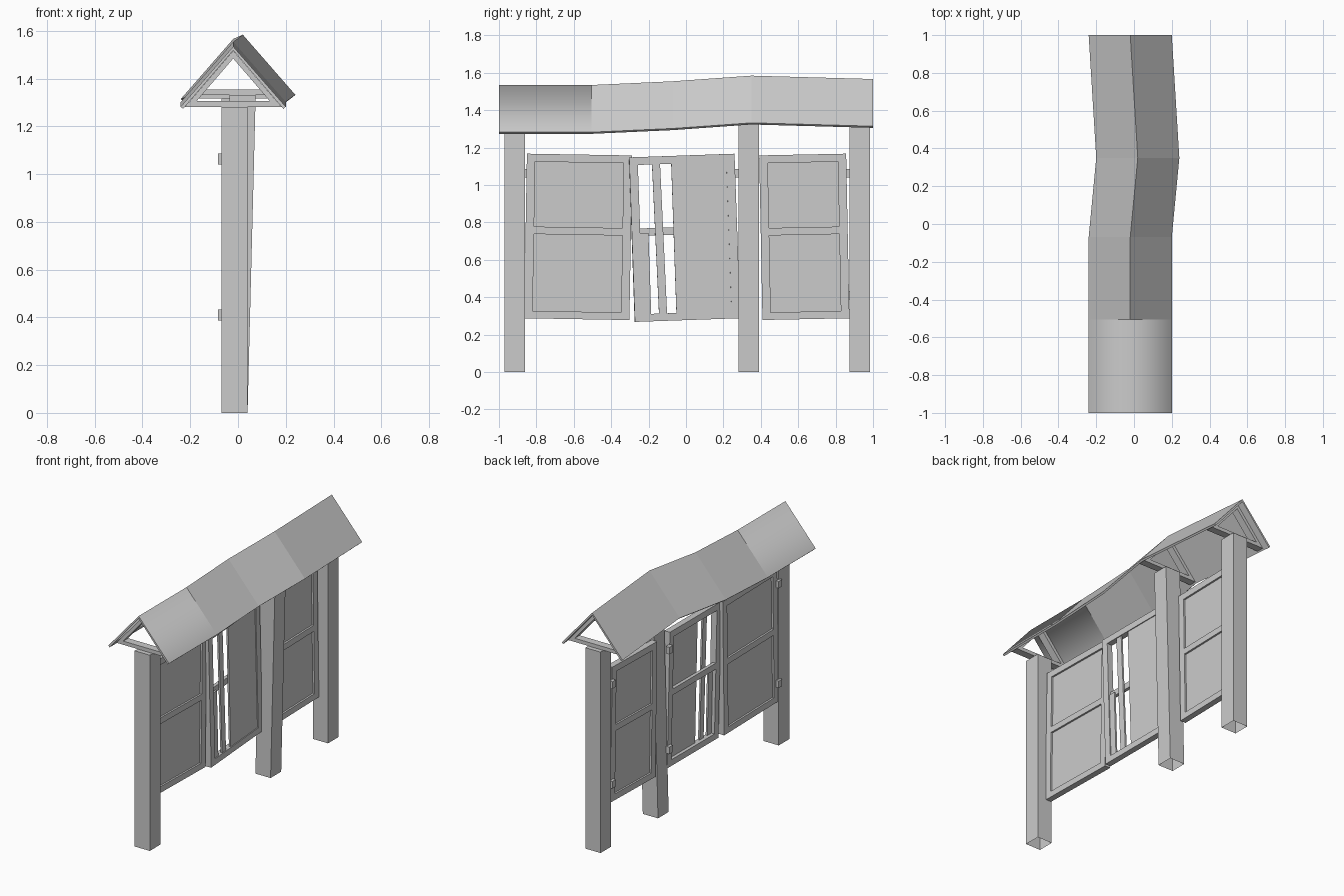
import bpy, bmesh, math
from mathutils import Matrix, Vector

if "Cube" in bpy.data.objects:
    bpy.data.objects.remove(bpy.data.objects["Cube"])


def finish(name, bm):
    bmesh.ops.recalc_face_normals(bm, faces=bm.faces[:])
    mesh = bpy.data.meshes.new(name)
    bm.to_mesh(mesh)
    bm.free()
    ob = bpy.data.objects.new(name, mesh)
    bpy.context.collection.objects.link(ob)
    return ob


def add_box(bm, x, y, z):
    """Box from three (low, high) ranges."""
    size = Matrix.Diagonal((x[1] - x[0], y[1] - y[0], z[1] - z[0], 1))
    mid = Matrix.Translation((sum(x) / 2, sum(y) / 2, sum(z) / 2))
    return bmesh.ops.create_cube(bm, size=1, matrix=mid @ size)["verts"]


def add_prism(bm, profile, y0, y1):
    """Extrude an xz outline along y."""
    a = [bm.verts.new((x, y0, z)) for x, z in profile]
    b = [bm.verts.new((x, y1, z)) for x, z in profile]
    bm.faces.new(a)
    bm.faces.new(b[::-1])
    n = len(a)
    for i in range(n):
        bm.faces.new((a[i], a[(i + 1) % n], b[(i + 1) % n], b[i]))


# Sagging roof: one gable section swept through five stations (y, dx, dz)
stations = [(-1, 0, 0), (-0.505, 0, 0), (-0.07, 0, 0.02), (0.35, 0.04, 0.05), (1, 0, 0.032)]
section = [(-0.24, 1.282), (-0.02, 1.534), (0.20, 1.282),
           (0.19, 1.273), (-0.02, 1.518), (-0.23, 1.273)]
bm = bmesh.new()
rings = [[bm.verts.new((x + dx, y, z + dz)) for x, z in section] for y, dx, dz in stations]
for k in range(len(rings) - 1):
    for i in range(6):
        j = (i + 1) % 6
        f = bm.faces.new((rings[k][i], rings[k][j], rings[k + 1][j], rings[k + 1][i]))
        f.smooth = k == 0 and i not in (2, 5)   # only the first bay is smooth
for r in (rings[0], rings[-1]):
    bm.faces.new((r[0], r[1], r[4], r[5]))
    bm.faces.new((r[1], r[2], r[3], r[4]))
finish("roof", bm)

# Posts with a triangular truss on each: y centre, top shift, truss shift
for name, yc, lean, dx, dz in (("front", -0.915, 0, 0, 0),
                               ("middle", 0.335, 0.034, 0.038, 0.049),
                               ("back", 0.93, 0, 0.004, 0.034)):
    bm = bmesh.new()
    for v in add_box(bm, (-0.07, 0.04), (yc - 0.055, yc + 0.055), (0, 1.282 + dz)):
        if v.co.z > 0.5:
            v.co.x += lean
    bm.normal_update()
    floor = [f for f in bm.faces if f.calc_center_median().z < 0.01]
    bmesh.ops.delete(bm, geom=floor, context="FACES_ONLY")
    finish(name + "_post", bm)

    bm = bmesh.new()
    y0, y1 = yc - 0.025, yc + 0.025
    tie = [(-0.222, 1.282), (0.182, 1.282), (0.161, 1.306), (-0.201, 1.306)]
    add_prism(bm, [(x + dx, z + dz) for x, z in tie], y0, y1)
    for s in (-1, 1):
        rafter = [(0, 1.517), (s * 0.181, 1.306), (s * 0.153, 1.306), (0, 1.484)]
        add_prism(bm, [(x - 0.02 + dx, z + dz) for x, z in rafter], y0, y1)
    finish(name + "_truss", bm)


# Door parts are laid out from the hinge (u = 0) to the free edge (u = width)
X0, X1 = -0.065, -0.025
Z0, Z1 = 0.287, 1.167


def door(name, hinge_y, side, width, sag, swing, boarded):
    bm = bmesh.new()

    def part(x, u, z):
        add_box(bm, x, tuple(sorted((side * u[0], side * u[1]))), z)

    full = (X0, X1)
    part(full, (0, 0.045), (Z0, Z1))
    part(full, (width - 0.045, width), (Z0, Z1))
    inner = (0.045, width - 0.045)
    part(full, inner, (Z0, Z0 + 0.04))
    part(full, inner, (Z1 - 0.042, Z1))
    zlo, zhi = Z0 + 0.04, Z1 - 0.042
    if boarded:
        # remaining boards, two loose slats and an exposed rail
        boards = (X0 + 0.022, X1 - 0.006)
        part(boards, (0.045, 0.34), (zlo, zhi))
        part((X0, X0 + 0.022), inner, (0.745, 0.785))
        part(boards, (0.475, 0.52), (zlo, 0.76))
        lo = len(bm.verts)
        part(boards, (0.395, 0.438), (zlo, zhi))
        bm.verts.ensure_lookup_table()
        for v in bm.verts[lo:]:
            v.co.y -= side * 0.012 * (0.72 - v.co.z)
    else:
        part(full, inner, (0.738, 0.778))
        part((X0 + 0.012, X1 - 0.012), inner, (zlo, zhi))
    pivot = Vector((-0.045, 0, 0.727))
    m = (Matrix.Translation((0, hinge_y, 0)) @ Matrix.Translation(pivot)
         @ Matrix.Rotation(swing, 4, "Z") @ Matrix.Rotation(-side * sag, 4, "X")
         @ Matrix.Translation(-pivot))
    bm.transform(m)
    finish(name + "_door", bm)

    # Two hinge blocks bridging post and door
    bm = bmesh.new()
    for z in (0.41, 1.063):
        add_box(bm, (-0.084, -0.058), (hinge_y - 0.018, hinge_y + 0.018), (z - 0.023, z + 0.023))
    finish(name + "_hinges", bm)


door("front", -0.858, 1, 0.563, 0.017, 0, False)
door("middle", 0.274, -1, 0.564, 0.035, 0.04, True)
door("back", 0.865, -1, 0.465, 0.02, 0, False)
